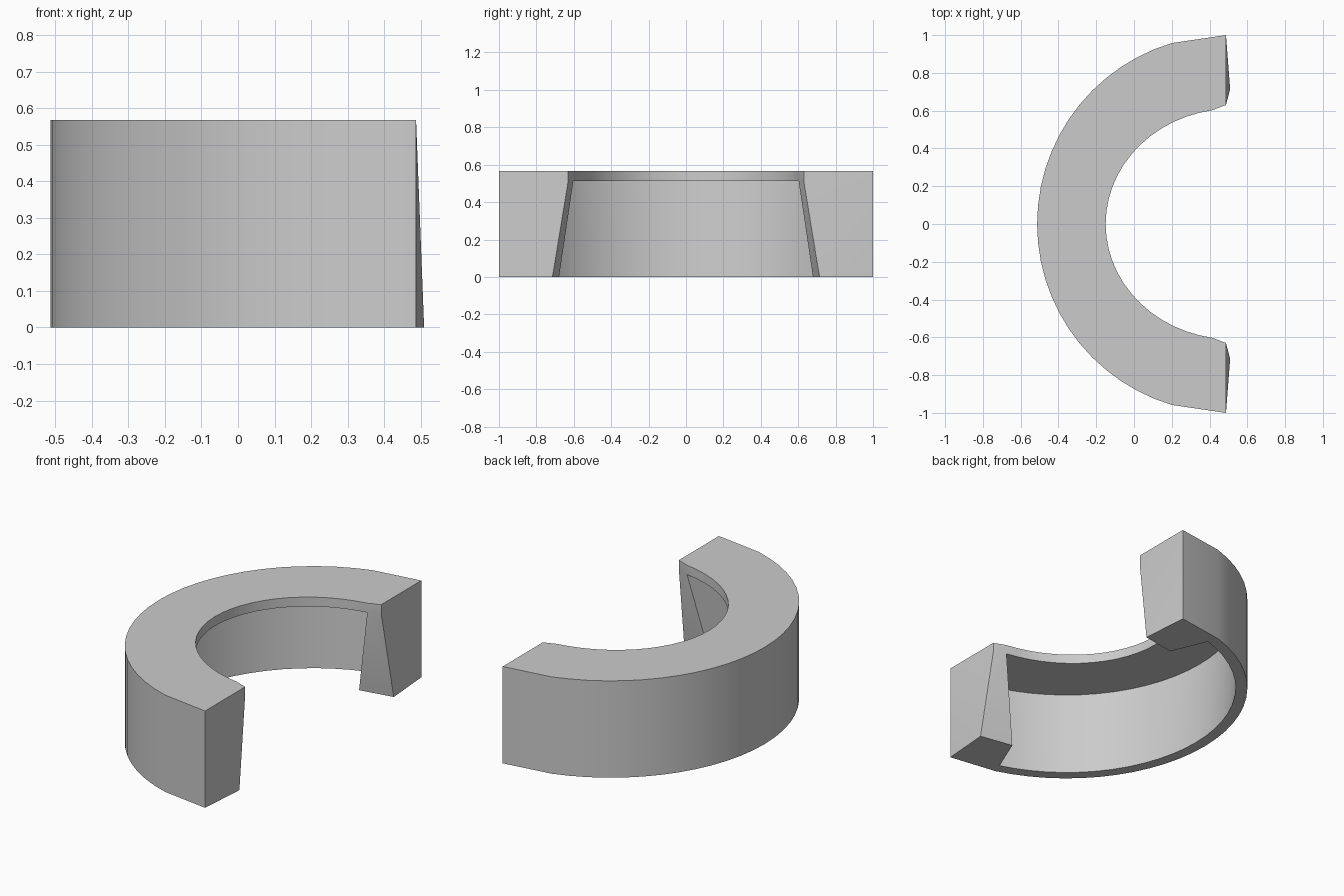
import bpy, bmesh
from math import cos, sin, pi, radians

if "Cube" in bpy.data.objects:
    bpy.data.objects.remove(bpy.data.objects["Cube"])

CX = 0.487          # centre of the outer arc
TOP, ROOF = 0.567, 0.512
SEG = 26

bm = bmesh.new()


def station(t):
    """Cross-section of the hollow half ring, t from -1 to 1."""
    a = pi - t * radians(73.3)
    b = pi - t * radians(81)
    out = lambda r, z: (CX + r * cos(a), r * sin(a), z)
    inn = lambda z: (0.52 + 0.67 * cos(b), 0.61 * sin(b), z)
    pts = [out(1, 0), out(1, TOP), inn(TOP), inn(ROOF), out(0.965, ROOF), out(0.935, 0)]
    return [bm.verts.new(p) for p in pts]


# curved shell: outer wall, top plate, inner lip, hollow underside
rings = [station(-1 + 2 * i / SEG) for i in range(SEG + 1)]
for p, q in zip(rings, rings[1:]):
    for k in range(6):
        n = (k + 1) % 6
        bm.faces.new((p[k], p[n], q[n], q[k]))


# solid end block closing each tip of the arc
def end_block(ring, s):
    ob, ot, it, il, wt, wb = ring
    v = lambda x, y, z: bm.verts.new((x, s * y, z))
    tip_b, tip_t = v(0.487, 1, 0), v(0.487, 1, TOP)
    front_t, front_m = v(0.487, 0.63, TOP), v(0.487, 0.63, ROOF)
    foot_f, foot_b = v(0.509, 0.714, 0), v(0.309, 0.679, 0)
    for f in ((ob, ot, tip_t, tip_b), (ot, it, front_t, tip_t),
              (it, il, front_m, front_t), (tip_t, front_t, front_m),
              (tip_t, front_m, foot_f), (tip_t, foot_f, tip_b),
              (il, foot_b, foot_f, front_m), (il, wt, wb, foot_b),
              (ob, tip_b, foot_f, foot_b, wb)):
        bm.faces.new(f)


end_block(rings[-1], 1)
end_block(rings[0], -1)

bmesh.ops.recalc_face_normals(bm, faces=bm.faces[:])
mesh = bpy.data.meshes.new("half_ring_clip")
bm.to_mesh(mesh)
bm.free()
obj = bpy.data.objects.new("half_ring_clip", mesh)
bpy.context.collection.objects.link(obj)
bpy.context.view_layer.objects.active = obj
obj.select_set(True)
bpy.ops.object.shade_smooth_by_angle(angle=radians(20))
